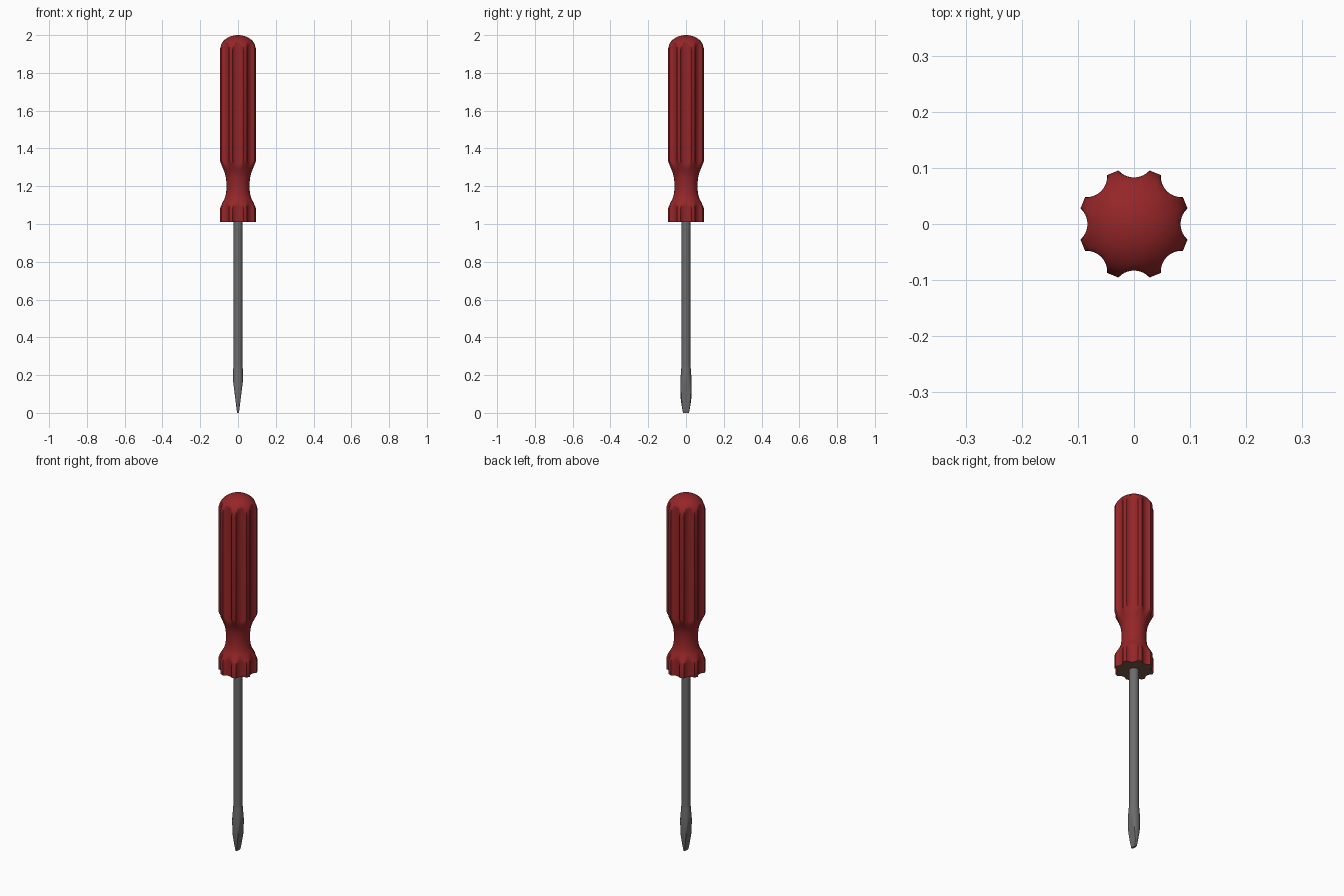
import bpy, bmesh, math

if "Cube" in bpy.data.objects:
    bpy.data.objects.remove(bpy.data.objects["Cube"])


def material(name, rgb):
    m = bpy.data.materials.new(name)
    m.diffuse_color = (*rgb, 1)
    m.use_nodes = True
    m.node_tree.nodes["Principled BSDF"].inputs["Base Color"].default_value = m.diffuse_color
    return m


red = material("handle_red", (0.30, 0.019, 0.021))
brown = material("base_brown", (0.19, 0.095, 0.07))
steel = material("steel_grey", (0.15, 0.15, 0.15))


def loft(name, rings, mats, angle=30):
    """Skin a stack of equal-length rings and cap both ends."""
    bm = bmesh.new()
    loops = [[bm.verts.new(p) for p in ring] for ring in rings]
    n = len(rings[0])
    for a, b in zip(loops, loops[1:]):
        for i in range(n):
            j = (i + 1) % n
            bm.faces.new((a[i], a[j], b[j], b[i]))
    bottom = bm.faces.new(loops[0][::-1])
    bm.faces.new(loops[-1])
    if len(mats) > 1:
        bottom.material_index = 1
    me = bpy.data.meshes.new(name)
    bm.to_mesh(me)
    bm.free()
    for m in mats:
        me.materials.append(m)
    ob = bpy.data.objects.new(name, me)
    bpy.context.collection.objects.link(ob)
    bpy.ops.object.select_all(action='DESELECT')
    ob.select_set(True)
    bpy.context.view_layer.objects.active = ob
    bpy.ops.object.shade_smooth_by_angle(angle=math.radians(angle))
    return ob


# Fluted cross-section: eight round grooves between narrow flat ridges
RIDGE, GROOVE_DIST, GROOVE_R = 0.0993, 0.1206, 0.0376
CORNER = math.radians(16.3)
section = []
for k in range(8):
    for i in range(13):
        t = CORNER * (i / 6 - 1)
        r = GROOVE_DIST * math.cos(t) - math.sqrt(
            GROOVE_R ** 2 - (GROOVE_DIST * math.sin(t)) ** 2)
        section.append((k * math.pi / 4 + t, r))

# Handle profile (z, radius): collar, waist, grip and domed end
profile = [(1.01, 0.1), (1.08, 0.1), (1.095, 0.094), (1.11, 0.085),
           (1.13, 0.073), (1.15, 0.066), (1.175, 0.062), (1.20, 0.061),
           (1.225, 0.062), (1.25, 0.065), (1.27, 0.070), (1.29, 0.078),
           (1.31, 0.088), (1.325, 0.096), (1.335, 0.1), (1.915, 0.1)]
for i in range(1, 15):
    a = math.radians(88) * i / 14
    profile.append((1.915 + 0.085 * math.sin(a), 0.1 * math.cos(a)))
handle_rings = [[(min(r, p) * math.cos(t), min(r, p) * math.sin(t), z)
                 for t, r in section] for z, p in profile]
loft("handle", handle_rings, [red, brown])

# Round shaft
N = 32
circle = [(math.cos(2 * math.pi * i / N), math.sin(2 * math.pi * i / N))
          for i in range(N)]
loft("shaft", [[(0.024 * c, 0.024 * s, z) for c, s in circle]
               for z in (0.24, 1.03)], [steel])

# Flat blade: a flared round bar ground to a wedge in x
blade = [(0, 0.016), (0.03, 0.0215), (0.06, 0.0265), (0.09, 0.0295),
         (0.12, 0.030), (0.15, 0.030), (0.18, 0.0295), (0.21, 0.027),
         (0.25, 0.024)]
blade_rings = []
for z, r in blade:
    h = 0.005 + 0.126 * z
    blade_rings.append([(max(-h, min(h, r * c)), r * s, z)
                        for c, s in circle])
loft("blade", blade_rings, [steel])
